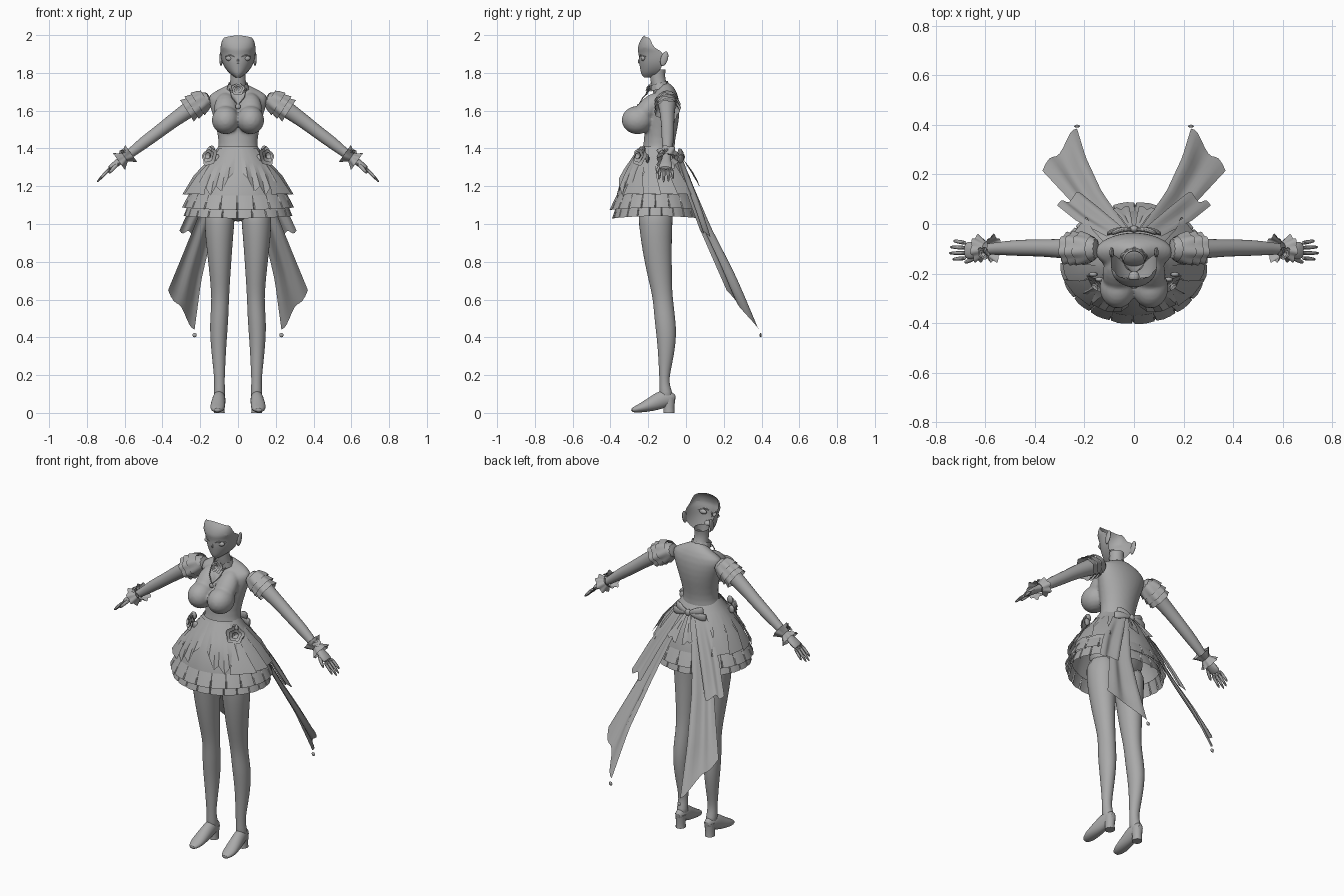
import bpy, bmesh, math
from mathutils import Vector as V

mat = bpy.data.materials.new("plain grey")
mat.diffuse_color = (0.4, 0.4, 0.4, 1)
TAU = 2 * math.pi


def finish(name, bm, mirror=False, sub=0, angle=40):
    """Turn a bmesh into a shaded object, optionally mirrored and subdivided."""
    bmesh.ops.recalc_face_normals(bm, faces=bm.faces)
    me = bpy.data.meshes.new(name)
    bm.to_mesh(me)
    bm.free()
    me.materials.append(mat)
    ob = bpy.data.objects.new(name, me)
    bpy.context.collection.objects.link(ob)
    if sub:
        ob.modifiers.new("round", "SUBSURF").levels = sub
        ob.modifiers["round"].render_levels = sub
    if mirror:
        ob.modifiers.new("mirror", "MIRROR")
    bpy.ops.object.select_all(action='DESELECT')
    ob.select_set(True)
    bpy.context.view_layer.objects.active = ob
    bpy.ops.object.shade_smooth_by_angle(angle=math.radians(angle))
    return ob


def skin(name, rows, closed=True, caps=False, **kw):
    """Surface through rows of points."""
    bm = bmesh.new()
    vs = [[bm.verts.new(p) for p in r] for r in rows]
    n = len(vs[0])
    for a, b in zip(vs, vs[1:]):
        for i in range(n if closed else n - 1):
            j = (i + 1) % n
            bm.faces.new((a[i], a[j], b[j], b[i]))
    if caps:
        bm.faces.new(vs[0])
        bm.faces.new(vs[-1])
    return finish(name, bm, **kw)


def tube(name, pts, n=12, ref=(0, 1, 0), caps=True, wave=0, k=0, **kw):
    """Loft of ellipses (x, y, z, radius along ref, other radius)."""
    ps, rows = [V(p[:3]) for p in pts], []
    for i, p in enumerate(ps):
        d = (ps[min(i + 1, len(ps) - 1)] - ps[max(i - 1, 0)]).normalized()
        u = V(ref)
        u = (u - d * u.dot(d)).normalized()
        v = d.cross(u)
        ring = []
        for j in range(n):
            a = TAU * j / n
            w = 1 + wave * math.cos(k * a) * i / (len(ps) - 1)
            ring.append(p + (u * pts[i][3] * math.cos(a) + v * pts[i][4] * math.sin(a)) * w)
        rows.append(ring)
    return skin(name, rows, caps=caps, **kw)


def ball(name, c, s, tilt=0, seg=20, **kw):
    bm = bmesh.new()
    bmesh.ops.create_uvsphere(bm, u_segments=seg, v_segments=seg // 2, radius=1)
    ca, sa = math.cos(tilt), math.sin(tilt)
    for v in bm.verts:
        x, y, z = v.co.x * s[0], v.co.y * s[1], v.co.z * s[2]
        v.co = V((x, y * ca - z * sa, y * sa + z * ca)) + V(c)
    return finish(name, bm, **kw)


def rose(name, c, normal, r, mirror=True):
    """Nested open cups with five lobes each, opening along the normal."""
    c, nrm = V(c), V(normal).normalized()
    for i, f in enumerate((1, 0.68, 0.38)):
        a, b = c + nrm * r * 0.12 * i, c + nrm * r * (0.25 + 0.15 * i)
        tube(f"{name}_petals_{i + 1}", [(*a, r * f * .1, r * f * .1), (*((a + b) / 2), r * f * .8, r * f * .8),
             (*b, r * f, r * f)], n=30, ref=(0.1, 0.2, 1), caps=False, wave=0.1, k=5, mirror=mirror)


# Face shell, open at the back: z, front y, half width, back y
FACE = [(1.775, -.222, .012, -.19), (1.79, -.236, .035, -.165), (1.81, -.241, .058, -.14), (1.84, -.246, .078, -.125),
        (1.865, -.25, .087, -.12), (1.89, -.249, .092, -.12), (1.918, -.256, .094, -.13), (1.93, -.256, .094, -.17),
        (1.97, -.246, .087, -.185), (1.998, -.222, .074, -.195)]
skin("face", [[(w * math.cos(a), yb + (yf - yb) * math.sin(a) ** .85, z - .012 * (z > 1.99) * math.cos(a) ** 2)
     for a in [math.pi * i / 20 for i in range(21)]] for z, yf, w, yb in FACE], closed=False, sub=1)
ball("eye", (.043, -.226, 1.877), (.023, .013, .014), mirror=True)
tube("upper_lash", [(.018, -.246, 1.884, .003, .002), (.04, -.24, 1.894, .004, .004), (.068, -.214, 1.886, .003, .002)],
     n=6, mirror=True)
tube("nose", [(0, -.243, 1.88, .004, .004), (0, -.252, 1.858, .007, .007), (0, -.246, 1.848, .004, .006)], n=8, sub=1)
ball("mouth", (0, -.236, 1.822), (.017, .006, .004))
ball("mouth_inside", (0, -.212, 1.824), (.022, .022, .016))
ball("ear", (.09, -.115, 1.875), (.009, .019, .04), tilt=-.3, mirror=True)

# Neck, then torso and bust fused into one smooth body
tube("neck", [(0, -.118, 1.68, .05, .06), (0, -.142, 1.73, .042, .044), (0, -.152, 1.78, .04, .04),
     (0, -.15, 1.82, .044, .042)], n=16, caps=False, sub=1)
body = [tube("torso", [(0, -.14, 1.735, .035, .04), (0, -.12, 1.712, .055, .09), (0, -.108, 1.685, .068, .168),
        (0, -.115, 1.63, .085, .152), (0, -.128, 1.55, .092, .127), (0, -.14, 1.45, .082, .102),
        (0, -.145, 1.39, .085, .106), (0, -.15, 1.3, .105, .14), (0, -.155, 1.18, .118, .175),
        (0, -.16, 1.08, .11, .175), (0, -.16, 1.01, .05, .06)], n=20, sub=1),
        ball("bust", (.066, -.257, 1.55), (.073, .084, .075), mirror=True),
        ball("upper_chest", (.064, -.205, 1.605), (.064, .055, .11), tilt=-.72, mirror=True)]
bpy.ops.object.select_all(action='DESELECT')
for ob in body:
    ob.select_set(True)
bpy.context.view_layer.objects.active = body[0]
bpy.ops.object.convert(target='MESH')
bpy.ops.object.join()
fuse = body[0].modifiers.new("fuse", "REMESH")
fuse.mode, fuse.voxel_size, fuse.use_smooth_shade = 'VOXEL', .008, True
body[0].modifiers.new("soften", "SMOOTH").iterations = 5

# Choker, necklace and pendant
tube("choker", [(0, -.138, 1.715, .052, .058), (0, -.146, 1.745, .047, .05)], n=32, caps=False, wave=.08, k=10)
rose("choker_rose", (0, -.192, 1.712), (0, -1, .3), .034, mirror=False)
tube("necklace", [(.045, -.185, 1.715, .003, .003), (.033, -.228, 1.67, .003, .003), (0, -.25, 1.63, .003, .003)],
     n=6, mirror=True)
ball("pendant", (0, -.255, 1.622), (.014, .006, .014))

# Arms, hands and fingers
tube("arm", [(.14, -.1, 1.665, .055, .045), (.2, -.1, 1.645, .052, .053), (.27, -.1, 1.6, .042, .044),
     (.36, -.097, 1.535, .036, .038), (.43, -.096, 1.48, .035, .035), (.5, -.097, 1.43, .032, .034),
     (.58, -.1, 1.365, .023, .024), (.62, -.105, 1.338, .024, .02), (.655, -.107, 1.312, .038, .018),
     (.685, -.108, 1.29, .037, .015)], sub=1, mirror=True)
for i, tip in enumerate((.735, .75, .746, .73)):
    y = -.137 + i * .02
    tube(f"finger_{i + 1}", [(.675, y, 1.297, .01, .01), (.71, y - .003 + i * .003, 1.262, .009, .009),
         (tip, y - .006 + i * .005, 1.258 - (tip - .71), .006, .006)], n=8, sub=1, mirror=True)
tube("thumb", [(.63, -.125, 1.325, .012, .012), (.665, -.15, 1.29, .011, .011), (.685, -.155, 1.265, .006, .006)],
     n=8, sub=1, mirror=True)

# Sleeve frills and wrist cuffs
for i, (t, r) in enumerate(((0, .06), (.03, .061), (.055, .057))):
    tube(f"sleeve_frill_{i + 1}", [(.17 + t, -.1, 1.664 - t * .65, r - .01, r - .01),
         (.19 + t, -.1, 1.651 - t * .65, r, r), (.215 + t, -.1, 1.635 - t * .65, r + .007, r + .006)],
         n=40, caps=False, wave=.08, k=7, mirror=True)
for t in (-1, 1):
    tube("cuff_inner" if t < 0 else "cuff_outer", [(.598, -.1, 1.352, .026, .026),
         (.598 + t * .018, -.1, 1.352 - t * .012, .042, .04), (.598 + t * .032, -.1, 1.352 - t * .022, .054, .05)],
         n=40, caps=False, wave=.13, k=7, mirror=True)
rose("cuff_rose", (.604, -.115, 1.382), (.4, -.4, .8), .026)

# Legs and heeled shoes
tube("leg", [(.092, -.16, 1.12, .1, .086), (.1, -.162, 1.0, .09, .081), (.098, -.153, .86, .079, .068),
     (.095, -.139, .73, .066, .056), (.094, -.127, .64, .055, .049), (.095, -.119, .57, .054, .047),
     (.1, -.111, .49, .056, .049), (.103, -.103, .41, .054, .046), (.102, -.105, .31, .043, .038),
     (.099, -.113, .22, .031, .031), (.098, -.115, .16, .025, .027), (.098, -.108, .11, .034, .031),
     (.098, -.1, .07, .036, .032)], n=16, sub=1, mirror=True)
tube("shoe", [(.097, -.056, .07, .016, .022), (.097, -.075, .075, .028, .038), (.1, -.12, .077, .035, .05),
     (.104, -.165, .053, .038, .043), (.108, -.215, .034, .041, .031), (.109, -.255, .021, .037, .021),
     (.109, -.292, .013, .017, .011)], ref=(1, 0, 0), n=14, sub=1, mirror=True)
tube("shoe_heel", [(.097, -.09, .08, .034, .031), (.098, -.09, .03, .028, .026), (.098, -.09, 0, .03, .028)],
     n=12, mirror=True)

# Skirt: shared profile z, half width, half depth
PROF = [(1.41, .105, .085), (1.36, .135, .115), (1.3, .185, .155), (1.22, .235, .191), (1.14, .262, .211),
        (1.08, .273, .22), (1.02, .28, .224)]


def skirt(a, z, off=0.0):
    """Point on the skirt at angle a (0 is the front) and height z."""
    for (z0, x0, y0), (z1, x1, y1) in zip(PROF, PROF[1:]):
        if z >= z1 or z1 == PROF[-1][0]:
            t = (z0 - z) / (z0 - z1)
            return V(((x0 + (x1 - x0) * t + off) * math.sin(a), -.158 - (y0 + (y1 - y0) * t + off) * math.cos(a), z))


def pleats(name, zt, zb, off, flare, n):
    """Ring of overlapping box pleats whose hem rises a little at the hips."""
    ang = [(TAU * (k + f) / n, o) for k in range(n) for f, o in ((0, 0), (.3, .003), (.6, .002), (.9, 0), (.95, -.01))]
    skin(name, [[skirt(a, zt + (zb - zt) * t + .012 * math.sin(a) ** 2, off + (flare + o) * t) for a, o in ang]
                for t in (0, .5, 1)], angle=25)


skin("skirt", [[skirt(TAU * i / 64, z, .003 * math.cos(i * TAU / 4) * (1.4 - z)) for i in range(64)]
     for z in (1.41, 1.38, 1.35, 1.3, 1.25, 1.2, 1.15, 1.1)])
pleats("ruffle_upper", 1.15, 1.075, .002, .022, 20)
pleats("ruffle_lower", 1.1, 1.03, -.008, .016, 22)

# Waterfall drapes on the front, side flaps and hip roses
hems = [1.27, 1.24, 1.17, 1.2, 1.15, 1.19, 1.24, 1.22, 1.29]
skin("front_drape", [[skirt(.1 + .12 * i, 1.4 + (h - 1.4) * t, .006 + .014 * t * (i % 2)) for i, h in enumerate(hems)]
     for t in (0, .35, .7, 1)], closed=False, mirror=True, angle=25)
for k in range(4):
    a = 1.0 + .38 * k
    skin(f"side_flap_{k + 1}", [[skirt(a + da * (.5 + t), 1.36 - .2 * t - .02 * abs(da), .004 + (.026 + da * .05) * t)
         for da in (-.2, 0, .2)] for t in (0, .5, 1)], closed=False, mirror=True)
rose("hip_rose", (.143, -.236, 1.355), (.65, -.72, .25), .05)
for k in range(3):
    ball(f"hip_leaf_{k + 1}", (.14 + .025 * (k - 1), -.224 + .02 * (k - 1), 1.392 - .045 * (k != 1)), (.02, .01, .024),
         seg=10, mirror=True)


# Trailing sashes spanned between an inner and an outer edge
def sash(name, inner, outer, wave, jag, n=14, m=10):
    def at(path, t):
        f = t * (len(path) - 1)
        i = min(int(f), len(path) - 2)
        return V(path[i]).lerp(V(path[i + 1]), f - i)
    rows = []
    for i in range(n + 1):
        t = i / n
        a, b = at(inner, t), at(outer, t)
        rows.append([a.lerp(b, j / m) + V((0, .8, .6)) * wave * math.sin(j / m * TAU * 1.5) * math.sin(t * 2.4)
                     + V((0, .02, -.05)) * jag * (t ** 6) * math.sin(j / m * math.pi * 3) for j in range(m + 1)])
    skin(name, rows, closed=False, mirror=True, angle=60)


sash("long_sash", [(.02, -.025, 1.355), (.13, .13, .98), (.195, .27, .7), (.23, .385, .44)],
     [(.09, -.04, 1.335), (.235, .07, .98), (.3, .14, .82), (.37, .215, .65)], .014, .4)
sash("short_sash", [(.04, -.02, 1.35), (.14, .065, 1.12), (.215, .125, .94)],
     [(.11, -.05, 1.335), (.235, .015, 1.13), (.31, .075, .965)], .01, .3)
ball("sash_charm", (.23, .395, .412), (.012, .006, .012), seg=8, mirror=True)

# Bow at the back of the waist
for z, w in ((.025, .09), (-.012, .11)):
    tube("bow_loop_upper" if z > 0 else "bow_loop_lower", [(.005, -.022, 1.355, .01, .01), (w * .5, -.02, 1.355 + z * .6,
         .012, .022), (w * .9, -.034, 1.355 + z, .011, .026), (w, -.042, 1.355 + z, .004, .018)], n=10, sub=1, mirror=True)
ball("bow_knot", (0, -.02, 1.355), (.018, .014, .02))
sash("bow_tail", [(.004, -.02, 1.35), (.012, .035, 1.27), (.02, .07, 1.2)],
     [(.02, -.02, 1.35), (.055, .03, 1.28), (.085, .06, 1.23)], .005, .2, 6, 4)
